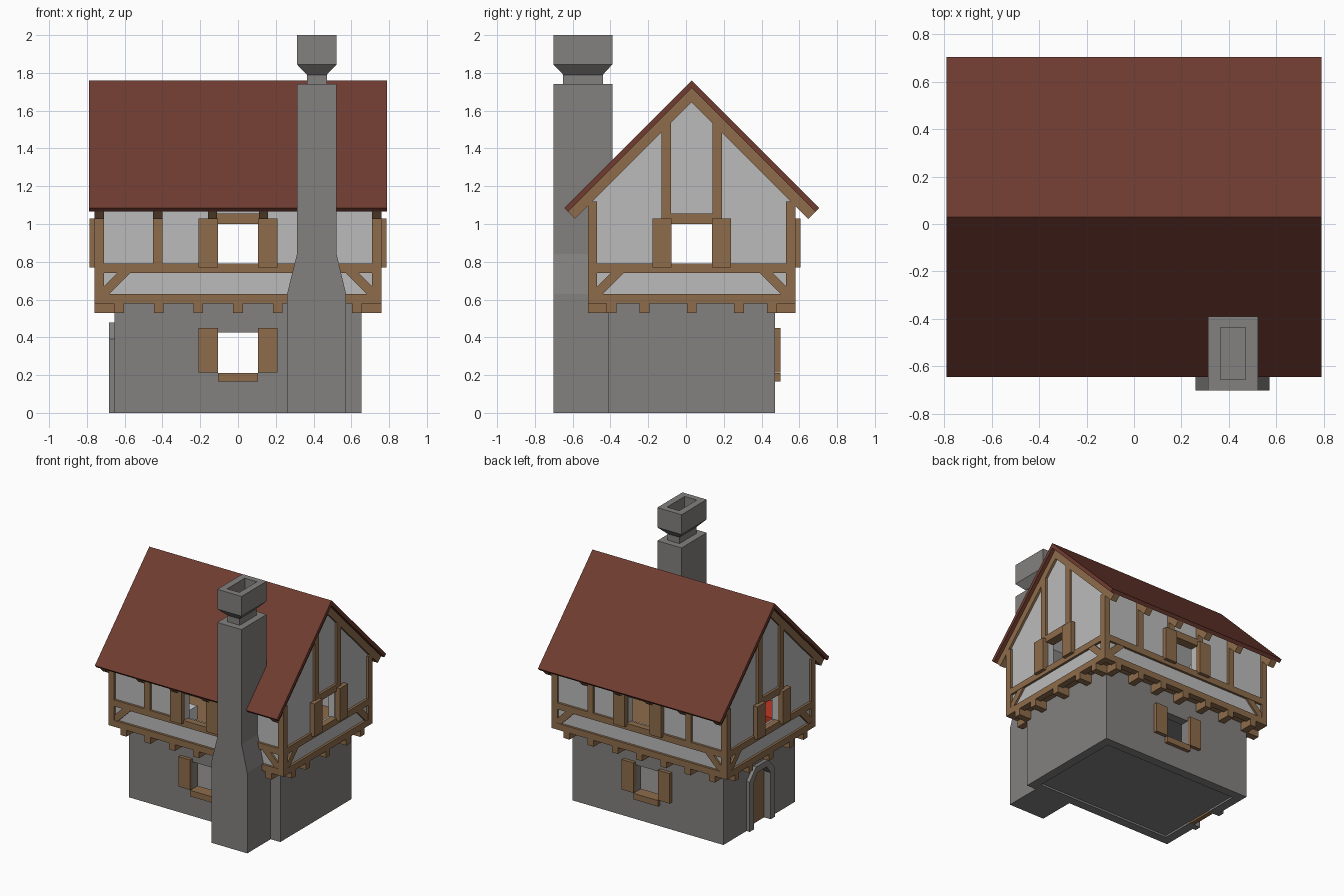
import bpy, bmesh
from mathutils import Vector

if "Cube" in bpy.data.objects:
    bpy.data.objects.remove(bpy.data.objects["Cube"])

CY = 0.03                      # the house is centred on this y
HX, HY = 0.76, 0.55            # upper storey half sizes
LX, LY = 0.655, 0.442          # stone storey half sizes
RT = 1.76                      # ridge height, roof pitch is 45 degrees


def mat(name, r, g, b):
    m = bpy.data.materials.new(name)
    m.diffuse_color = (r, g, b, 1)
    m.use_nodes = True
    m.node_tree.nodes["Principled BSDF"].inputs["Base Color"].default_value = m.diffuse_color
    return m


WOOD = mat("wood", 0.27, 0.15, 0.07)
ROOF = mat("roof_red", 0.16, 0.045, 0.03)
STONE = mat("stone", 0.23, 0.22, 0.215)
PLASTER = mat("plaster", 0.5, 0.5, 0.5)
RED = mat("blanket_red", 0.5, 0.04, 0.02)
WHITE = mat("linen", 0.85, 0.85, 0.85)


def loft(name, rings, material):
    """Skin equal-sized rings of points and cap both ends."""
    bm = bmesh.new()
    vs = [[bm.verts.new(p) for p in r] for r in rings]
    n = len(vs[0])
    for a, b in zip(vs, vs[1:]):
        for i in range(n):
            j = (i + 1) % n
            bm.faces.new((a[i], a[j], b[j], b[i]))
    bm.faces.new(vs[0][::-1])
    bm.faces.new(vs[-1])
    bmesh.ops.recalc_face_normals(bm, faces=bm.faces)
    me = bpy.data.meshes.new(name)
    bm.to_mesh(me)
    bm.free()
    ob = bpy.data.objects.new(name, me)
    bpy.context.collection.objects.link(ob)
    if material:
        me.materials.append(material)
    return ob


def panel(name, side, pts, d0, d1, material):
    """Prism on one side of the house: pts are (along wall, z), d is distance from the centre."""
    def place(u, z, d):
        return {"front": (u, CY - d, z), "back": (u, CY + d, z),
                "left": (-d, CY + u, z), "right": (d, CY + u, z)}[side]
    return loft(name, [[place(u, z, d) for u, z in pts] for d in (d0, d1)], material)


def block(name, side, u0, u1, z0, z1, d0, d1, material):
    return panel(name, side, [(u0, z0), (u1, z0), (u1, z1), (u0, z1)], d0, d1, material)


def cut(ob, cutter):
    m = ob.modifiers.new("cut", 'BOOLEAN')
    m.operation, m.object, m.solver = 'DIFFERENCE', cutter, 'EXACT'
    bpy.context.view_layer.objects.active = ob
    bpy.ops.object.modifier_apply(modifier=m.name)
    bpy.data.objects.remove(cutter, do_unlink=True)


def gable(h, z0, top):
    return [(-h, z0), (h, z0), (h, top - h), (0, top), (-h, top - h)]


def arch(w, shoulder, half_top, top):
    return [(-w, 0), (-w, shoulder), (-half_top, top), (half_top, top), (w, shoulder), (w, 0)]


# Stone ground storey: hollow, with through windows and a door opening
stone = block("stone_walls", "front", -LX, LX, 0, 0.60, -LY, LY, STONE)
cut(stone, block("cutter", "front", -LX + .07, LX - .07, -0.1, 0.56, -LY + .07, LY - .07, None))
cut(stone, block("cutter", "front", -.107, .107, 0.21, 0.425, -1, 1, None))
DOOR = arch(.105, .365, .055, .43)
cut(stone, panel("cutter", "left", [(u, z if z else -.1) for u, z in DOOR], .5, .8, None))
block("ground_floor", "front", -LX + .06, LX - .06, 0.015, 0.035, -LY + .06, LY - .06, STONE)

# Door with its stone surround
panel("door", "left", DOOR, .59, .625, WOOD)
inner, outer = DOOR, arch(.155, .39, .075, .478)
for i in range(5):
    panel("door_surround", "left", [inner[i], inner[i + 1], outer[i + 1], outer[i]], .60, .682, STONE)

# Plaster upper storey
P = 0.018
plaster = panel("plaster_walls", "right", gable(HY - P, 0.60, 1.69), -HX + P, HX - P, PLASTER)
cut(plaster, panel("cutter", "right", gable(HY - .07, 0.64, 1.62), -HX + .07, HX - .07, None))
for s in ("front", "right"):
    cut(plaster, block("cutter", s, -.107, .107, 0.785, 1.003, -1, 1, None))
block("upper_floor", "front", -HX + .06, HX - .06, 0.595, 0.645, -HY + .06, HY - .06, WOOD)

# Timber framing on all four sides
BRACE = [(0, .63), (.03, .63), (.14, .74), (.07, .74), (0, .67)]
T = 0.05
for side in ("front", "back", "left", "right"):
    long = side in ("front", "back")
    half, d = (HX, HY) if long else (HY, HX)
    for z in (0.58, 0.74):
        block("rail", side, -half, half, z, z + .05, d - T, d, WOOD)
    block("window_lintel", side, -.11, .11, 1.0, 1.055, d - .07, d, WOOD)
    studs = (.135, .425) if long else (.135,)
    joists = (0, .21, .42, .63) if long else (0, .25, .425)
    ld = LY if long else LX
    for s in (-1, 1):
        block("corner_post", side, s * (half - T), s * half, .60, 1.12, d - T, d, WOOD)
        panel("corner_brace", side, [(s * (half - T - u), z) for u, z in BRACE], d - T, d - .003, WOOD)
        for u in studs:
            block("stud", side, s * u - .025, s * u + .025, .77, 1.12 if long else 1.54, d - T, d, WOOD)
        block("upper_shutter", side, s * .107, s * .208, .77, 1.028, d - .01, d + .027, WOOD)
        for u in joists:
            if u or s > 0:
                block("joist_end", side, s * u - .026, s * u + .026, .53, .60, ld - .03, d, WOOD)
    # Ground storey shutters and sill
    if long:
        block("lower_sill", side, -.107, .107, .165, .212, LY - .06, LY + .028, WOOD)
        for s in (-1, 1):
            block("lower_shutter", side, s * .107, s * .208, .215, .45, LY - .01, LY + .028, WOOD)


# Roof slabs and rafters: 45 degree strips between two depths under the roof line
def slope(name, s, x0, x1, t0, t1, material):
    e, k = 0.675, 0.5
    pts = [(0, RT - t0), (s * (e - k * t0), RT - e - k * t0),
           (s * (e - k * t1), RT - e - k * t1), (0, RT - t1)]
    panel(name, "right", pts, x0, x1, material)


for s in (-1, 1):
    slope("roof_slab", s, -.79, .79, 0, .04, ROOF)
    for x in (-.735, -.425, -.135, .135, .425, .735):
        slope("rafter", s, x - .025, x + .025, .04, .115, WOOD)

# Chimney with tapered shoulders, neck, flared crown and hollow flue
RINGS = [(0, .26, .572, -.702, -.40), (.63, .26, .572, -.702, -.39),
         (.84, .312, .522, -.702, -.39), (1.74, .312, .522, -.702, -.39),
         (1.74, .365, .47, -.65, -.44), (1.79, .365, .47, -.65, -.44),
         (1.845, .312, .522, -.702, -.39), (2, .312, .522, -.702, -.39),
         (2, .365, .47, -.655, -.437), (1.82, .365, .47, -.655, -.437)]
loft("chimney", [[Vector(p) for p in ((a, c, z), (b, c, z), (b, e, z), (a, e, z))]
                 for z, a, b, c, e in RINGS], STONE)

# Bed in the upper room
block("bed_blanket", "front", -.68, -.36, .645, .73, .22, .46, RED)
block("bed_pillow", "front", -.36, -.22, .645, .75, .22, .46, WHITE)
